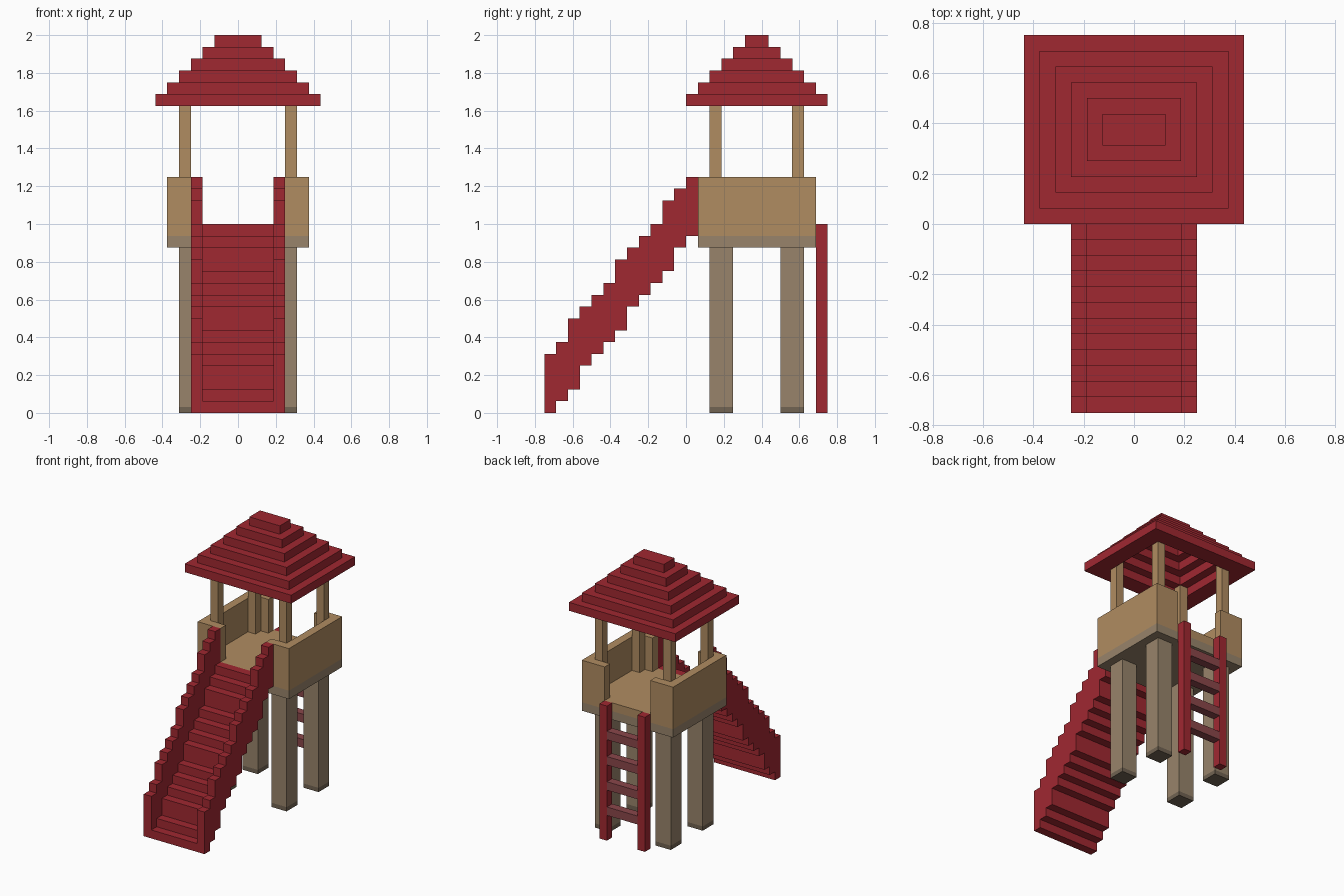
import bpy
import bmesh

U = 1 / 16  # one block of the modelling grid

cube = bpy.data.objects.get("Cube")
if cube:
    bpy.data.objects.remove(cube, do_unlink=True)


def material(name, rgb):
    lin = [((c / 255 + 0.055) / 1.055) ** 2.4 for c in rgb] + [1.0]
    m = bpy.data.materials.new(name)
    m.diffuse_color = lin
    m.use_nodes = True
    bsdf = next(n for n in m.node_tree.nodes if n.type == 'BSDF_PRINCIPLED')
    bsdf.inputs["Base Color"].default_value = lin
    bsdf.inputs["Roughness"].default_value = 0.9
    return m


RED = material("red paint", (160, 40, 49))
DULL_RED = material("dull red", (138, 70, 74))
TAN = material("tan wood", (176, 140, 97))
GREY_WOOD = material("weathered wood", (152, 132, 107))
DARK_WOOD = material("dark damp wood", (113, 99, 82))


def finish(name, bm, mat):
    bmesh.ops.recalc_face_normals(bm, faces=bm.faces)
    for v in bm.verts:
        v.co *= U
    mesh = bpy.data.meshes.new(name)
    bm.to_mesh(mesh)
    bm.free()
    mesh.materials.append(mat)
    obj = bpy.data.objects.new(name, mesh)
    bpy.context.collection.objects.link(obj)
    return obj


def prism(name, profile, x0, x1, mat):
    """Extrude a (y, z) outline along x."""
    bm = bmesh.new()
    face = bm.faces.new([bm.verts.new((x0, y, z)) for y, z in profile])
    ext = bmesh.ops.extrude_face_region(bm, geom=[face])["geom"]
    moved = [g for g in ext if isinstance(g, bmesh.types.BMVert)]
    bmesh.ops.translate(bm, verts=moved, vec=(x1 - x0, 0, 0))
    return finish(name, bm, mat)


def box(name, x, y, z, mat):
    outline = [(y[0], z[0]), (y[1], z[0]), (y[1], z[1]), (y[0], z[1])]
    return prism(name, outline, x[0], x[1], mat)


def mirrored_x(x0, x1):
    return (("left", (x0, x1)), ("right", (-x1, -x0)))


# Platform: weathered underside and tan floor
box("platform_base", (-6, 6), (1, 11), (14, 15), GREY_WOOD)
box("platform_floor", (-6, 6), (1, 11), (15, 16), TAN)

for side, x in mirrored_x(5, 6):
    box(f"{side}_wall", x, (1, 11), (16, 20), TAN)

# Short walls beside the openings, roof posts and legs
for end, wall_y, post_y, leg_y in (("front", (1, 2), (2, 3), (2, 4)),
                                   ("back", (10, 11), (9, 10), (8, 10))):
    for side, x in mirrored_x(3, 5):
        box(f"{end}_{side}_short_wall", x, wall_y, (16, 20), TAN)
        box(f"{end}_{side}_leg", x, leg_y, (0.5, 14), GREY_WOOD)
        box(f"{end}_{side}_foot", x, leg_y, (0, 0.5), DARK_WOOD)
    for side, x in mirrored_x(4, 5):
        box(f"{end}_{side}_roof_post", x, post_y, (16, 27), TAN)

# Stepped hollow roof: outer rings going up, inner rings coming back down
rings = [(k, 26 + k + d) for k in range(6) for d in (0, 1)]
rings += [(k + 2, 26 + k + d) for k in range(3, -1, -1) for d in (1, 0)]
bm = bmesh.new()
loops = []
for inset, z in rings:
    hx, y0, y1 = 7 - inset, inset, 12 - inset
    loops.append([bm.verts.new(c) for c in
                  ((-hx, y0, z), (hx, y0, z), (hx, y1, z), (-hx, y1, z))])
for i, a in enumerate(loops):
    if i == 11:  # close the peak and the ceiling
        bm.faces.new(a)
        bm.faces.new(loops[12])
        continue
    b = loops[(i + 1) % len(loops)]
    for j in range(4):
        n = (j + 1) % 4
        bm.faces.new((a[j], a[n], b[n], b[j]))
finish("stepped_roof", bm, RED)

# Slide: stepped bed between two higher stepped rails
UNDERSIDE = [0, 1, 2, 4, 5, 6, 7, 9, 10, 11, 12, 14, 15]
RAIL_TOP = [5, 6, 8, 9, 10, 11, 13, 14, 15, 16, 18, 19, 20]


def stair_outline(bottoms, tops, y0=-12):
    lower, upper = [], []
    for i, (b, t) in enumerate(zip(bottoms, tops)):
        lower += [(y0 + i, b), (y0 + i + 1, b)]
        upper += [(y0 + i, t), (y0 + i + 1, t)]
    return lower + upper[::-1]


prism("slide_bed", stair_outline(UNDERSIDE, [t - 4 for t in RAIL_TOP]), -3, 3, RED)
for side, x in mirrored_x(3, 4):
    prism(f"{side}_slide_rail", stair_outline(UNDERSIDE, RAIL_TOP), *x, RED)

# Ladder at the back
for side, x in mirrored_x(2, 3):
    box(f"{side}_ladder_rail", x, (11, 12), (0, 16), RED)
for i in range(4):
    z = 3 + 3 * i
    box(f"ladder_rung_{i + 1}", (-2, 2), (11, 12), (z, z + 1), DULL_RED)
